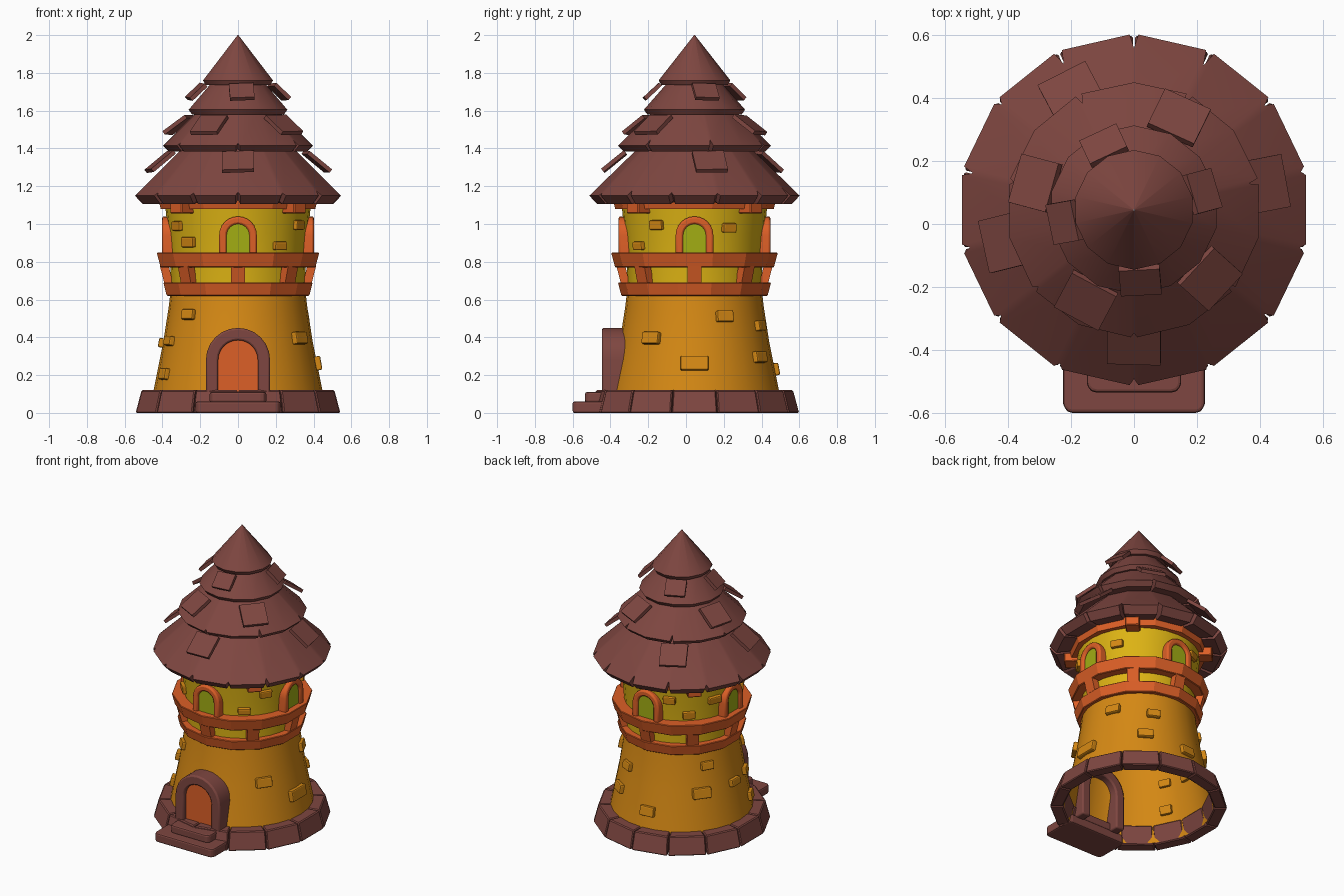
import bpy, bmesh, math, random
from mathutils import Matrix, Vector

if "Cube" in bpy.data.objects:
    bpy.data.objects.remove(bpy.data.objects["Cube"])

random.seed(4)
CY = 0.045            # tower axis sits slightly behind the origin
N = 14                # sides of stone ring, wooden rings and roof
A0 = -math.pi / 2     # front direction
R = math.radians


def mat(name, rgb):
    m = bpy.data.materials.new(name)
    m.diffuse_color = (*rgb, 1)
    m.use_nodes = True
    m.node_tree.nodes["Principled BSDF"].inputs["Base Color"].default_value = m.diffuse_color
    return m


BROWN = mat("brown", (0.21, 0.062, 0.052))
ORANGE = mat("ochre_orange", (0.67, 0.25, 0.007))
YELLOW = mat("yellow", (0.72, 0.45, 0.007))
RED = mat("red_orange", (0.72, 0.115, 0.02))
GREEN = mat("green", (0.36, 0.42, 0.007))


def P(r, a, z):
    return Vector((r * math.cos(a), CY + r * math.sin(a), z))


def finish(name, bm, m, smooth=None, bevel=0, segs=1, normals=True):
    if normals:
        bmesh.ops.recalc_face_normals(bm, faces=bm.faces)
    me = bpy.data.meshes.new(name)
    bm.to_mesh(me)
    bm.free()
    me.materials.append(m)
    ob = bpy.data.objects.new(name, me)
    bpy.context.collection.objects.link(ob)
    if bevel:
        b = ob.modifiers.new("bevel", 'BEVEL')
        b.width, b.segments, b.limit_method = bevel, segs, 'ANGLE'
    if smooth:
        bpy.ops.object.select_all(action='DESELECT')
        ob.select_set(True)
        bpy.context.view_layer.objects.active = ob
        bpy.ops.object.shade_smooth_by_angle(angle=R(smooth))
    return ob


def loft(bm, rows, closed=False):
    """Skin rows of points, each row being a closed loop."""
    vs = [[bm.verts.new(p) for p in row] for row in rows]
    pairs = list(zip(vs, vs[1:])) + ([(vs[-1], vs[0])] if closed else [])
    n = len(rows[0])
    for a, b in pairs:
        for i in range(n):
            j = (i + 1) % n
            bm.faces.new((a[i], a[j], b[j], b[i]))


def lathe(name, profile, n, m, closed=False, smooth=None, bevel=0):
    bm = bmesh.new()
    loft(bm, [[P(r, A0 + math.tau * i / n, z) for i in range(n)] for r, z in profile], closed)
    return finish(name, bm, m, smooth, bevel, normals=closed)


def block(bm, deg, r, z, d, w, h, tilt=0, roll=0):
    """Box facing outward at an angle around the tower."""
    mx = (Matrix.Translation((0, CY, 0)) @ Matrix.Rotation(R(deg), 4, 'Z') @ Matrix.Translation((r, 0, z))
          @ Matrix.Rotation(tilt, 4, 'Y') @ Matrix.Rotation(roll, 4, 'X') @ Matrix.Diagonal((d, w, h, 1)))
    bmesh.ops.create_cube(bm, size=1, matrix=mx)


def arch_points(half, zc, z0, d, mx, n=12):
    pts = [(half, z0)] + [(half * math.cos(math.pi * i / n), zc + half * math.sin(math.pi * i / n))
                          for i in range(n + 1)] + [(-half, z0)]
    return [mx @ Vector((d, u, z)) for u, z in pts]


def arch(name, deg, ro, ri, zc, z0, d0, d1, panel_d, frame_mat, panel_mat):
    """Arched frame with a thin inset panel."""
    mx = Matrix.Translation((0, CY, 0)) @ Matrix.Rotation(R(deg), 4, 'Z')
    bm = bmesh.new()
    rows = [arch_points(r, zc, z0, d, mx) for r, d in ((ro, d0), (ro, d1), (ri, d1), (ri, d0))]
    vs = [[bm.verts.new(p) for p in row] for row in rows]
    for k in range(4):
        a, b = vs[k], vs[(k + 1) % 4]
        for i in range(len(a) - 1):
            bm.faces.new((a[i], a[i + 1], b[i + 1], b[i]))
    for e in (0, -1):
        bm.faces.new([v[e] for v in vs])
    finish(name + "_frame", bm, frame_mat, 35, 0.01, 2)
    bm = bmesh.new()
    f = bm.faces.new([bm.verts.new(p) for p in arch_points(ri + 0.003, zc, z0, panel_d, mx)])
    ext = bmesh.ops.extrude_face_region(bm, geom=[f])
    back = mx.to_3x3() @ Vector((-0.008, 0, 0))
    bmesh.ops.translate(bm, vec=back, verts=[g for g in ext['geom'] if isinstance(g, bmesh.types.BMVert)])
    finish(name + "_panel", bm, panel_mat)


# Stone footing made of separate wedges
bm = bmesh.new()
for i in range(N):
    a, b = (A0 + math.tau * (i + k) / N for k in (0.012, 0.988))
    loft(bm, [[P(r, t, z) for r, z in ((0.555, 0), (0.523, 0.12), (0.44, 0.12), (0.475, 0))] for t in (a, b)])
bmesh.ops.holes_fill(bm, edges=bm.edges, sides=4)
finish("footing_stones", bm, BROWN, None, 0.006)

# Hollow tower walls
lathe("lower_wall", [(0.468, 0.01), (0.447, 0.12), (0.395, 0.38), (0.367, 0.56), (0.355, 0.66)], 28, ORANGE, smooth=30)
lathe("upper_wall", [(0.355, 0.66), (0.358, 0.8), (0.37, 0.95), (0.388, 1.12)], 28, YELLOW, smooth=30)

# Wooden rings
lathe("lower_ring", [(0.345, 0.62), (0.387, 0.62), (0.405, 0.69), (0.345, 0.69)], N, RED, True, bevel=0.004)
lathe("upper_ring", [(0.35, 0.77), (0.42, 0.77), (0.441, 0.848), (0.35, 0.848)], N, RED, True, bevel=0.004)
lathe("eave_ring", [(0.36, 1.08), (0.42, 1.08), (0.432, 1.13), (0.36, 1.13)], N, RED, True)

# Posts between the rings and beams under the eaves
bm = bmesh.new()
for i in range(8):
    block(bm, i * 45, 0.378, 0.73, 0.045, 0.075, 0.11, 0.25)
finish("ring_posts", bm, RED)
bm = bmesh.new()
for i in range(4):
    block(bm, 45 + i * 90, 0.405, 1.085, 0.12, 0.09, 0.06)
finish("eave_beams", bm, RED, None, 0.005)

# Four windows and the door
for nm, deg in (("front", -90), ("right", 0), ("back", 90), ("left", 180)):
    arch(nm + "_window", deg, 0.10, 0.06, 0.94, 0.83, 0.34, 0.402, 0.387, RED, GREEN)
arch("door", -90, 0.17, 0.105, 0.28, 0.05, 0.34, 0.49, 0.462, BROWN, RED)

# Door steps
for nm, w, y0, z0, z1 in (("lower_step", 0.45, -0.6, 0, 0.06), ("upper_step", 0.30, -0.535, 0.055, 0.11)):
    y1 = -0.36
    bm = bmesh.new()
    bmesh.ops.create_cube(bm, size=1, matrix=Matrix.Translation((0, (y0 + y1) / 2, (z0 + z1) / 2))
                          @ Matrix.Diagonal((w, y1 - y0, z1 - z0, 1)))
    up = [e for e in bm.edges if abs(e.verts[0].co.z - e.verts[1].co.z) > 0.01]
    bmesh.ops.bevel(bm, geom=up, offset=0.03, segments=3, profile=0.5, affect='EDGES')
    finish(nm, bm, BROWN, None, 0.01, 2)

# Protruding bricks: angle, height, width, brick height
LOW = [(-134, .52, .085, .055), (-35, .395, .105, .065), (-154, .205, .08, .06), (0, .262, .15, .075),
       (180, .37, .09, .05), (25, .51, .095, .06), (64, .46, .085, .055), (56, .295, .1, .06),
       (95, .23, .1, .065), (143, .36, .12, .07), (150, .53, .085, .055), (205, .38, .08, .05)]
HIGH = [(-135, .905, .09, .055), (-53, .885, .08, .045), (-32, .995, .08, .05), (29, .98, .08, .05),
        (132, .89, .08, .05), (158, .975, .09, .05), (113, .995, .08, .05), (212, .99, .08, .05)]
bm = bmesh.new()
for deg, z, w, h in LOW:
    block(bm, deg, 0.467 - 0.185 * z, z, 0.045, w, h, -0.18)
for deg, z, w, h in HIGH:
    block(bm, deg, 0.368 + 0.1 * (z - 0.95), z, 0.045, w, h, 0.08)
finish("wall_bricks", bm, ORANGE, None, 0.008, 2)

# Roof tiers with notched eaves: profile runs underside, lower lip, outer lip, top
TIERS = [[(0.36, 1.13), (0.515, 1.105), (0.557, 1.15), (0.30, 1.40)],
         [(0.28, 1.395), (0.375, 1.385), (0.405, 1.415), (0.23, 1.585)],
         [(0.18, 1.585), (0.25, 1.58), (0.268, 1.605), (0.15, 1.74)],
         [(0.12, 1.74), (0.175, 1.735), (0.19, 1.76), (0.002, 2.0)]]
for k, prof in enumerate(TIERS):
    cols = []
    for i in range(N):
        a = A0 + math.tau * i / N
        if k == 0 or (k == 1 and i % 2 == 0):
            f = random.uniform(0.04, 0.2)
            cols += [(a - 0.025, 0), (a, f), (a + 0.025, 0)]
        else:
            cols.append((a, 0))
    top = Vector(prof[3])
    rows = []
    for j, p in enumerate(prof):
        row = []
        for a, f in cols:
            q = Vector(p).lerp(top, f) if j in (1, 2) else Vector(p)
            row.append(P(q[0], a, q[1]))
        rows.append(row)
    bm = bmesh.new()
    loft(bm, rows)
    finish("roof_tier_%d" % (k + 1), bm, BROWN, 28)

# Loose shingles tucked under each tier: angles, radius, height, length, width, tilt
SH = [((11, 118, 194, -90), 0.425, 1.33, 0.155, 0.17, 0.68),
      ((64, 165, -42, -118), 0.325, 1.525, 0.15, 0.16, 0.62),
      ((15, 115, 190, -85), 0.225, 1.70, 0.11, 0.13, 0.75)]
bm = bmesh.new()
for angs, r, z, ln, w, t in SH:
    for deg in angs:
        block(bm, deg, r, z, ln, w, 0.022, t, random.uniform(-0.06, 0.06))
finish("loose_shingles", bm, BROWN)
